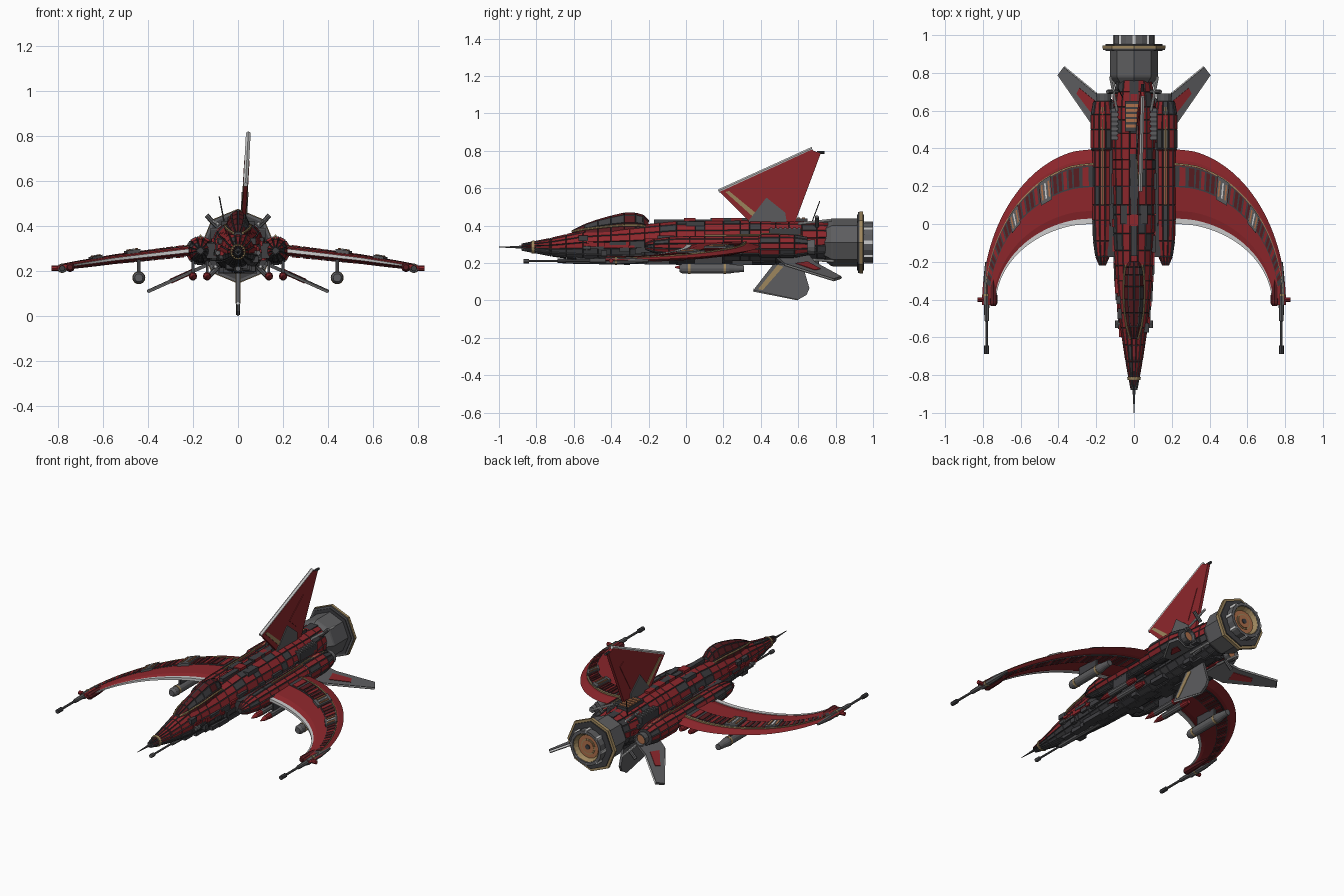
import bpy, bmesh, random
from math import sin, cos, pi, radians
from mathutils import Vector as V, Matrix

if "Cube" in bpy.data.objects:
    bpy.data.objects.remove(bpy.data.objects["Cube"])

random.seed(4)
M = {}
for n, c in dict(red=(.27, .02, .025), maroon=(.10, .012, .015), dark=(.05, .05, .055), grey=(.11, .11, .115),
                 gold=(.34, .24, .11), pale=(.55, .55, .54), orange=(.42, .16, .07)).items():
    M[n] = bpy.data.materials.new(n)
    M[n].diffuse_color = (*c, 1)


def finish(name, bm, *mats):
    me = bpy.data.meshes.new(name)
    bm.to_mesh(me)
    bm.free()
    ob = bpy.data.objects.new(name, me)
    for m in mats:
        me.materials.append(M[m])
    bpy.context.collection.objects.link(ob)
    return ob


def loft(rings, closed=True):
    """Skin a list of equal point rings and cap both ends."""
    bm = bmesh.new()
    vs = [[bm.verts.new(p) for p in r] for r in rings]
    n = len(vs[0])
    for a, b in zip(vs, vs[1:]):
        for i in range(n):
            bm.faces.new((a[i], a[(i + 1) % n], b[(i + 1) % n], b[i]))
    bm.faces.new(vs[0])
    bm.faces.new(vs[-1])
    bmesh.ops.recalc_face_normals(bm, faces=bm.faces)
    return bm


def ring(x, y, z, rx, rz, n, off=0.0):
    return [(x + rx * cos(2 * pi * (i + off) / n), y, z + rz * sin(2 * pi * (i + off) / n)) for i in range(n)]


def lathe(name, x, z, prof, mat, n=10):
    return finish(name, loft([ring(x, y, z, r, r, n) for y, r in prof]), mat)


def rods(name, segs, r, mat, n=6):
    bm = bmesh.new()
    for p, q in segs:
        p, q = V(p), V(q)
        m = Matrix.Translation((p + q) / 2) @ (q - p).to_track_quat('Z', 'Y').to_matrix().to_4x4()
        bmesh.ops.create_cone(bm, cap_ends=True, segments=n, radius1=r, radius2=r, depth=(q - p).length, matrix=m)
    return finish(name, bm, mat)


def boxes(name, items, mat):
    bm = bmesh.new()
    for c, s in items:
        bmesh.ops.create_cube(bm, size=1, matrix=Matrix.Translation(c) @ Matrix.Diagonal((*s, 1)))
    return finish(name, bm, mat)


def plate(name, pts, t, mat):
    t = V(t)
    return finish(name, loft([[V(p) - t for p in pts], [V(p) + t for p in pts]]), mat)


def panels(name, rings, mats, gap=.003, lift=.006, spare=.15, belly=-.3):
    """Loft whose faces become raised hull plates over dark grooves."""
    bm = loft(rings)
    faces = [f for f in bm.faces if len(f.verts) == 4]
    for f in bm.faces:
        f.material_index = 1
    bmesh.ops.inset_individual(bm, faces=faces, thickness=gap, depth=lift)
    bm.normal_update()
    for f in faces:
        f.material_index = 1 if f.normal.z < belly or random.random() < spare else 0
    return finish(name, bm, *mats)


def lerp(tab, y):
    for a, b in zip(tab, tab[1:]):
        if y <= b[0]:
            k = (y - a[0]) / (b[0] - a[0])
            return [p + (q - p) * k for p, q in zip(a, b)][1:]
    return tab[-1][1:]


# Fuselage: plated hull (y, half width, bottom, top)
HULL = [(-.88, .012, .272, .298), (-.72, .042, .24, .33), (-.55, .068, .215, .372), (-.3, .092, .2, .395),
        (-.05, .105, .195, .42), (.4, .112, .193, .425), (.62, .112, .2, .42), (.79, .085, .225, .41)]
ys = [-.88, -.82, -.73, -.72, -.64, -.55, -.47, -.4, -.3, -.22, -.14, -.05, .05, .1, .2, .29, .34, .4, .48, .55, .62, .7, .79]
rings = []
for y in ys:
    w, b, t = lerp(HULL, y)
    rings.append(ring(0, y, (b + t) / 2, w, (t - b) / 2, 16, .5))
panels("fuselage", rings, ("red", "dark"))
lathe("nose_probe", 0, .285, [(-1, .002), (-.93, .005), (-.88, .008), (-.86, .014)], "grey", 8)
lathe("nose_collar", 0, .285, [(-.825, .033), (-.81, .036)], "gold", 12)
lathe("chin_gun", 0, .21, [(-.87, .012), (-.84, .012), (-.839, .006), (-.66, .006), (-.659, .013), (-.5, .016), (-.3, .02)], "grey", 8)

# Cockpit canopy with ribs and gold frame
CAN = [(-.61, .018, .37), (-.54, .038, .405), (-.47, .048, .43), (-.4, .053, .45), (-.33, .053, .466),
       (-.27, .05, .466), (-.23, .044, .455), (-.2, .03, .425)]
panels("canopy", [ring(0, y, .36, w, t - .36, 12) for y, w, t in CAN], ("maroon", "dark"), .003, .005, .1)
for s in (-1, 1):
    e = [(s * (w + .003), y, .365 + (t - .36) * .35) for y, w, t in CAN]
    rods("canopy_frame", list(zip(e, e[1:])), .006, "gold")
    rods("sensor_knob", [((s * .06, -.53, .28), (s * .098, -.53, .28)), ((s * .09, -.55, .28), (s * .09, -.51, .28))], .011, "grey", 8)

# Hull surface fittings: spine, side boxes, belly machinery
boxes("spine", [((0, -.02, .415), (.03, .3, .035)), ((0, .25, .425), (.04, .24, .03)), ((-.01, .57, .42), (.075, .16, .035)),
                ((0, .7, .4), (.05, .12, .04)), ((-.055, .05, .41), (.035, .1, .025)), ((.055, .05, .41), (.035, .1, .025))], "dark")
boxes("spine_vent", [((-.01, .52 + .027 * i, .44), (.066, .016, .006)) for i in range(5)], "orange")
boxes("spine_plates", [((0, y, .432), (.05, .06, .016)) for y in (.02, .17, .27, .37)], "red")
side, belly = [], []
for i in range(34):
    y = -.55 + i * .037
    w, b, t = lerp(HULL, y)
    for s in (-1, 1):
        side.append(((s * w * .96, y, random.uniform(.25, .34)), (.03, random.uniform(.03, .1), random.uniform(.012, .03))))
    belly.append(((random.uniform(-.6, .6) * w, y, b + .008), (random.uniform(.02, .05), random.uniform(.04, .12), .025)))
boxes("side_fittings", side[::3], "red")
boxes("side_machinery", side[1::3] + side[2::3], "dark")
boxes("belly_machinery", belly, "dark")

# Main engine: octagonal drum, gold flange, open nozzle
EZ = .31
lathe("engine_drum", 0, EZ, [(.73, .09), (.775, .125), (.785, .128), (.92, .128), (.92, .163), (.928, .163)], "grey", 8)
lathe("engine_flange", 0, EZ, [(.928, .166), (.945, .166)], "gold", 8)
lathe("engine_back", 0, EZ, [(.915, .15), (.952, .15)], "dark", 8)
lathe("nozzle", 0, EZ, [(.94, .1), (.955, .108), (1, .108), (1, .09), (.962, .075)], "grey", 16)
lathe("nozzle_liner", 0, EZ, [(.96, .09), (.995, .09), (.995, .086), (.97, .072)], "gold", 24)
for r, y, m in ((.07, .973, "orange"), (.048, .976, "gold"), (.04, .979, "orange"), (.015, .984, "dark")):
    lathe("nozzle_core", 0, EZ, [(.95, r), (y, r)], m, 24)
boxes("nozzle_petals", [((.103 * cos(a), .975, EZ + .103 * sin(a)), (.018, .05, .018)) for a in [i * pi / 4 for i in range(8)]], "pale")

# Tail fin
FX = lambda z: .025 + (z - .43) * .055
fin = lambda pts: [(FX(z), y, z) for y, z in pts]
plate("tail_fin", fin([(.35, .41), (.18, .58), (.67, .805), (.72, .785), (.58, .41)]), (.009, 0, 0), "red")
plate("fin_root", fin([(.33, .42), (.43, .55), (.53, .47), (.54, .41)]), (.015, 0, 0), "grey")
plate("fin_panel", fin([(.45, .57), (.58, .69), (.62, .67), (.53, .5)]), (.012, 0, 0), "red")
rods("fin_edge", [fin([(.175, .583), (.675, .81)])], .011, "pale", 5)
plate("fin_band", fin([(.21, .58), (.23, .585), (.37, .47), (.355, .45)]), (.012, 0, 0), "gold")
rods("fin_lamp", [fin([(.7, .79), (.74, .79)])], .008, "dark", 8)
rods("aerial", [((-.06, .67, .41), (-.083, .715, .53))], .003, "dark")

# Ventral fin
plate("ventral_fin", [(0, y, z) for y, z in [(.48, .21), (.36, .055), (.6, .004), (.645, .03), (.66, .065), (.62, .2)]], (.008, 0, 0), "grey")
rods("ventral_edge", [((0, .36, .055), (0, .6, .008))], .008, "pale", 4)
plate("ventral_band", [(0, .385, .06), (0, .41, .055), (0, .52, .18), (0, .49, .19)], (.011, 0, 0), "gold")


# Wing surface: crescent between two ellipses, t = root to tip, f = rear to front edge
def wing(t, f, s, h=0):
    a = t * pi / 2
    o = V((.2 + .605 * sin(a), -.43 + .83 * cos(a)))
    i = V((.2 + .535 * sin(a), -.43 + .445 * cos(a)))
    p = o.lerp(i, f)
    x = p.x - (.09 * (1 - t * 8) if t < .125 else 0)
    return V((s * x, p.y, .292 - .115 * max(0, x - .2) - .03 * max(0, x - .55) + h))


def strip(name, s, t0, t1, f0, f1, h0, h1, mat, n=28):
    rs = []
    for k in range(n + 1):
        t = t0 + (t1 - t0) * k / n
        th = 1 - .6 * t
        rs.append([wing(t, f0, s, h0 * th), wing(t, f1, s, h0 * th), wing(t, f1, s, h1 * th), wing(t, f0, s, h1 * th)])
    finish(name, loft(rs), mat)


for s in (-1, 1):
    rs = []
    for k in range(33):
        t = k / 32
        th = .021 * (1 - .55 * t)
        rs.append([wing(t, f, s, h * th) for f, h in [(0, 0), (.15, .8), (.5, 1), (.85, .7), (1, 0), (.85, -.7), (.5, -1), (.15, -.8)]])
    finish("wing", loft(rs), "red")
    strip("wing_edge", s, .04, .98, .955, 1.03, -.009, .009, "pale")
    strip("wing_trim", s, .04, .98, .19, .215, 0, .027, "gold")
    strip("wing_channel", s, .06, .9, .22, .52, -.024, .024, "dark")
    for k in range(26):
        t = .08 + k * .031
        strip("wing_rib", s, t, t + .02, .24, .5, -.028, .029, "maroon" if k % 3 else "red", 1)
    for t in (.27, .5):
        strip("wing_pad", s, t, t + .075, .2, .56, .015, .04, "grey", 2)
        for j in range(3):
            strip("pad_bar", s, t + .01 + j * .022, t + .02 + j * .022, .26, .5, .03, .046, "orange" if j != 1 else "pale", 1)

    # Wing-tip cannon
    X, Z = s * .78, .212
    lathe("tip_gun", X, Z, [(-.685, .012), (-.645, .012), (-.644, .007), (-.515, .007), (-.514, .012), (-.43, .014), (-.429, .02), (-.3, .018), (-.2, .008)], "grey", 8)
    lathe("tip_muzzle", X, Z, [(-.688, .013), (-.642, .013)], "dark", 8)
    lathe("tip_pod", s * .745, Z + .005, [(-.435, .012), (-.42, .022), (-.33, .02), (-.22, .01)], "maroon", 8)
    rods("tip_knob", [((s * .77, -.4, Z), (s * .828, -.4, Z))], .012, "red", 8)
    lathe("tip_band", X, Z, [(-.38, .022), (-.37, .022)], "gold", 8)

    # Underwing pod and pylon
    lathe("wing_pod", s * .44, .17, [(-.035, .018), (-.02, .027), (.23, .027), (.26, .022), (.31, .018)], "grey", 14)
    for y in (.01, .2):
        lathe("pod_band", s * .44, .17, [(y, .029), (y + .014, .029)], "gold", 14)
    boxes("pod_pylon", [((s * .44, .12, .22), (.014, .15, .07))], "dark")

    # Side nacelle with nozzle, pipes and rear collar
    NAC = [(-.22, .012), (-.17, .034), (-.09, .046), (.02, .05), (.1, .05), (.2, .05), (.3, .05), (.39, .05), (.4, .06), (.5, .06), (.58, .058), (.65, .045)]
    panels("nacelle", [ring(s * .167, y, .29, r, r, 12, .5) for y, r in NAC], ("red", "dark"), .003, .006, .2, -.6)
    lathe("nacelle_nozzle", s * .16, .285, [(.63, .035), (.69, .042), (.69, .034), (.66, .03)], "grey", 12)
    lathe("nacelle_glow", s * .16, .285, [(.64, .03), (.672, .03)], "orange", 12)
    rods("nacelle_pipe", [((s * .167, .1, .347), (s * .167, .4, .35)), ((s * .167, .4, .357), (s * .167, .62, .345))], .005, "gold")
    boxes("nacelle_joint", [((s * .11, .2, .29), (.06, .75, .07)), ((s * .1, .53, .36), (.045, .17, .05))], "dark")
    boxes("nacelle_vent", [((s * .1, .455 + i * .025, .387), (.046, .014, .008)) for i in range(7)], "grey")

    # Small missiles under the body
    for x in (.137, .2):
        lathe("missile", s * x, .177, [(-.06, .003), (-.02, .014), (.02, .018), (.22, .018), (.25, .012)], "red", 10)
        lathe("missile_body", s * x, .177, [(.03, .019), (.19, .019)], "grey", 10)
        boxes("missile_rack", [((s * x, .12, .215), (.012, .12, .06))], "dark")

    # Lower rear fins
    fz = lambda x: .235 - (x - .12) * .45
    low = lambda pts: [(s * x, y, fz(x)) for x, y in pts]
    n = (s * .0035, 0, .007)
    plate("rear_fin", low([(.12, .48), (.22, .53), (.4, .79), (.37, .83), (.2, .69), (.12, .66)]), n, "grey")
    plate("rear_fin_panel", low([(.22, .585), (.3, .69), (.285, .72), (.2, .65)]), (s * .005, 0, .01), "red")
    rods("rear_fin_edge", [low([(.22, .53), (.4, .79)]), low([(.37, .83), (.2, .69)])], .006, "pale", 4)

    # Diagonal engine struts and thrusters
    rods("engine_strut", [((s * .09, .6, .41), (s * .125, .78, .43)), ((s * .1, .62, .22), (s * .11, .79, .21))], .007, "pale", 8)
    rods("thruster", [((s * .09, .7, .395), (s * .14, .7, .447)), ((s * .09, .7, .215), (s * .14, .7, .165))], .011, "grey", 8)

for m in bpy.data.materials:
    if m.users and not m.is_grease_pencil:
        m.use_nodes = True
        m.node_tree.nodes["Principled BSDF"].inputs["Base Color"].default_value = m.diffuse_color
